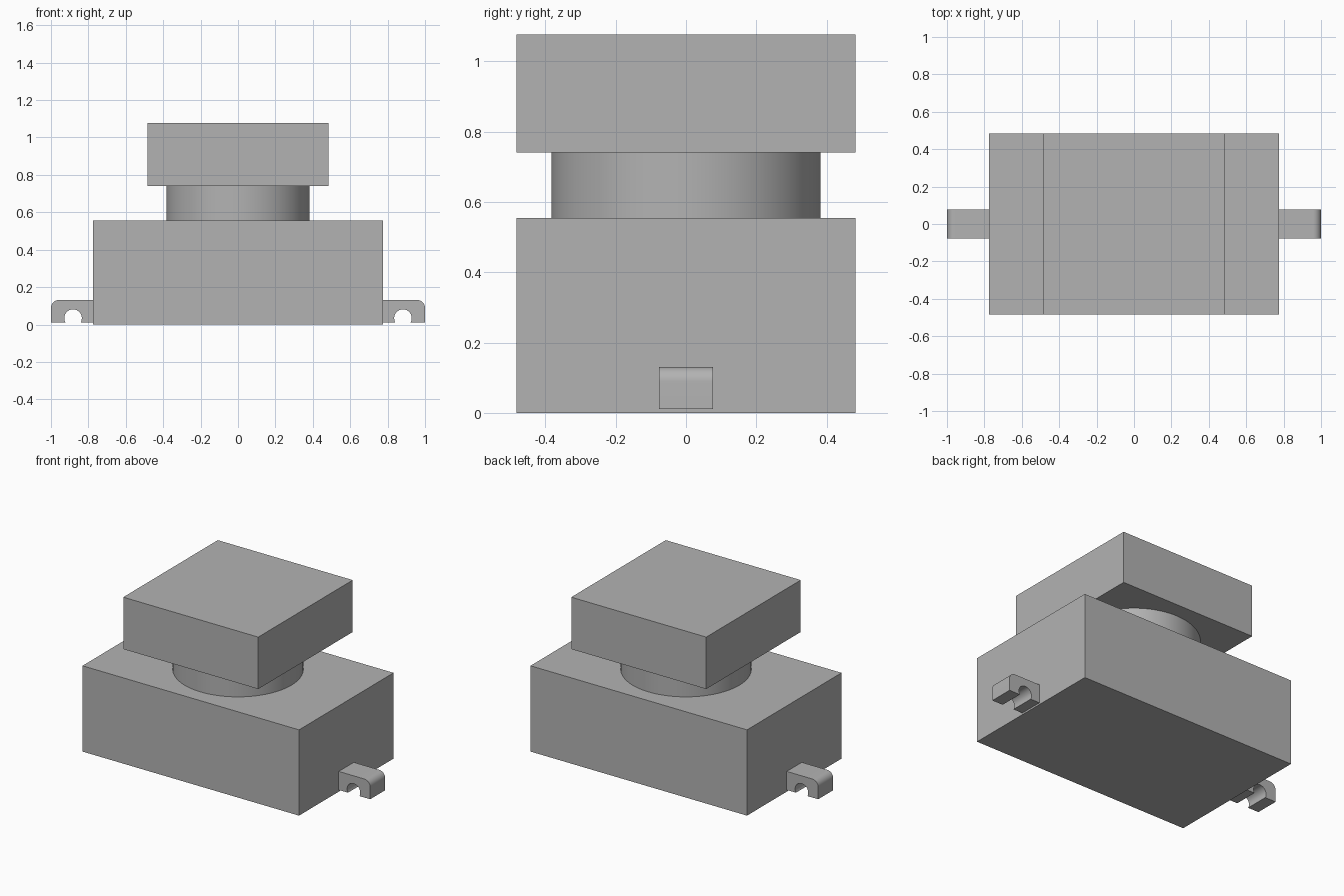
import bpy
import bmesh
from math import asin, cos, pi, radians, sin

cube = bpy.data.objects.get("Cube")
if cube:
    bpy.data.objects.remove(cube, do_unlink=True)

grey = bpy.data.materials.new("plain grey")
grey.use_nodes = True
COLOUR = (0.45, 0.45, 0.45, 1)
grey.diffuse_color = COLOUR
grey.node_tree.nodes["Principled BSDF"].inputs["Base Color"].default_value = COLOUR


def finish(name, bm, smooth=False):
    bmesh.ops.recalc_face_normals(bm, faces=bm.faces)
    mesh = bpy.data.meshes.new(name)
    bm.to_mesh(mesh)
    bm.free()
    mesh.materials.append(grey)
    obj = bpy.data.objects.new(name, mesh)
    bpy.context.collection.objects.link(obj)
    if smooth:
        bpy.ops.object.select_all(action="DESELECT")
        obj.select_set(True)
        bpy.context.view_layer.objects.active = obj
        bpy.ops.object.shade_smooth_by_angle(angle=radians(30))
    return obj


def box(name, half_x, half_y, low, high):
    bm = bmesh.new()
    bmesh.ops.create_cube(bm, size=2)
    for v in bm.verts:
        v.co = (v.co.x * half_x, v.co.y * half_y, high if v.co.z > 0 else low)
    return finish(name, bm)


def arc(cx, cz, radius, start, end, steps):
    angles = [start + (end - start) * i / steps for i in range(steps + 1)]
    return [(cx + radius * cos(a), cz + radius * sin(a)) for a in angles]


def lug(name, side):
    # Side profile: rounded outer corner and a round snap-in notch underneath
    inner, outer, low, high = 0.775, 1.0, 0.011, 0.131
    hole_x, hole_z, hole_r, corner = 0.882, 0.034, 0.047, 0.042
    dip = asin((hole_z - low) / hole_r)
    profile = [(inner, low), (inner, high)]
    profile += arc(outer - corner, high - corner, corner, pi / 2, 0, 10)
    profile += [(outer, low)]
    profile += arc(hole_x, hole_z, hole_r, -dip, pi + dip, 28)
    bm = bmesh.new()
    face = bm.faces.new([bm.verts.new((side * x, -0.077, z)) for x, z in profile])
    extruded = bmesh.ops.extrude_face_region(bm, geom=[face], use_keep_orig=True)
    for item in extruded["geom"]:
        if isinstance(item, bmesh.types.BMVert):
            item.co.y = 0.077
    return finish(name, bm, smooth=True)


# Main block and square head
box("base_block", 0.775, 0.483, 0, 0.555)
box("head_block", 0.483, 0.483, 0.741, 1.077)

# Round neck joining them
bm = bmesh.new()
bmesh.ops.create_cone(bm, cap_ends=True, segments=96, radius1=0.383,
                      radius2=0.383, depth=0.186)
bmesh.ops.translate(bm, verts=bm.verts, vec=(0, 0, 0.648))
finish("round_neck", bm, smooth=True)

# Mounting lugs on both ends
for name, side in (("left_lug", 1), ("right_lug", -1)):
    lug(name, side)
